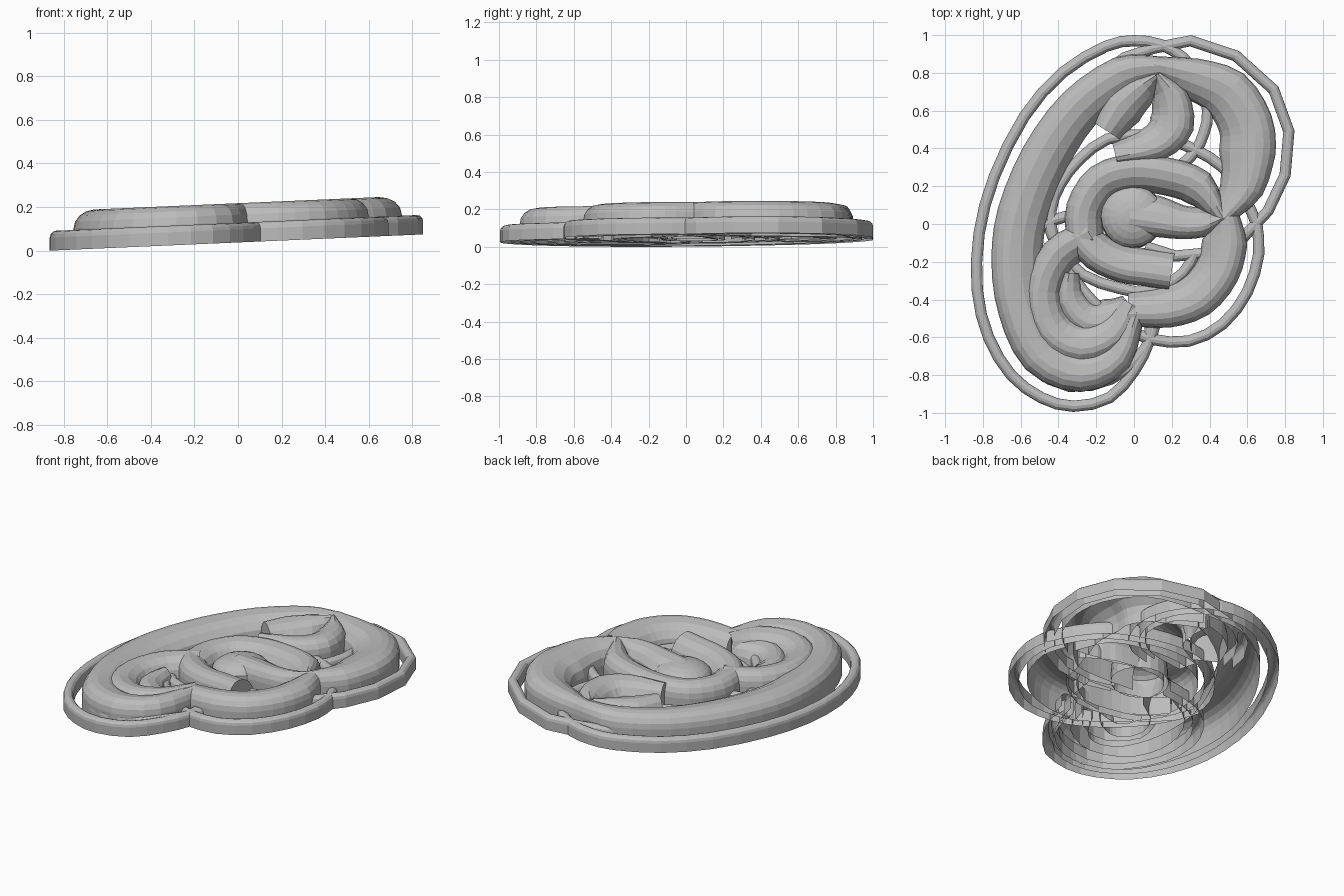
import bpy, bmesh, math
from mathutils import Vector

if "Cube" in bpy.data.objects:
    bpy.data.objects.remove(bpy.data.objects["Cube"])

grey = bpy.data.materials.new("plain grey")
grey.use_nodes = True
grey.diffuse_color = (0.5, 0.5, 0.5, 1)
grey.node_tree.nodes["Principled BSDF"].inputs["Base Color"].default_value = (0.5, 0.5, 0.5, 1)


def finish(bm, name):
    # the whole ornament lies on a gently rising plane
    for v in bm.verts:
        v.co.z = max(0, v.co.z + 0.0435 * (v.co.x + 0.86))
    mesh = bpy.data.meshes.new(name)
    bm.to_mesh(mesh)
    bm.free()
    mesh.materials.append(grey)
    obj = bpy.data.objects.new(name, mesh)
    bpy.context.collection.objects.link(obj)


def smooth_path(points, steps):
    pts = [Vector(p) for p in points]
    pts = [2 * pts[0] - pts[1]] + pts + [2 * pts[-1] - pts[-2]]
    out = []
    for a, b, c, d in zip(pts, pts[1:], pts[2:], pts[3:]):
        for i in range(steps):
            t = i / steps
            out.append(0.5 * (2 * b + (c - a) * t + (2 * a - 5 * b + 4 * c - d) * t * t
                              + (3 * b - a - 3 * c + d) * t ** 3))
    return out + [pts[-2]]


def arch(w, height, wall, inner_wall, lean, arcs):
    """Open-bottomed arch; the crest leans to one side, the other side slopes lower."""
    right_wall, left_wall = (wall, inner_wall) if lean < 0 else (inner_wall, wall)
    section = [(-w, 0)]
    for j in range(arcs + 1):
        a = math.pi * j / arcs
        s = -math.cos(a)
        base = right_wall if s < 0 else left_wall
        reach = w * (1 + lean) if s < 0 else w * (1 - lean)
        section.append((lean * w + s * reach, base + (height - base) * math.sin(a)))
    return section + [(w, 0)]


def strand(name, points, widths, height, wall, inner_wall, lean=0, steps=3, arcs=8, cap=""):
    path = smooth_path(points, steps)
    bm = bmesh.new()
    rows = []
    for i, p in enumerate(path):
        along = (path[min(i + 1, len(path) - 1)] - path[max(i - 1, 0)]).normalized()
        side = Vector((-along.y, along.x))
        t = i / (len(path) - 1) * (len(widths) - 1)
        k = min(int(t), len(widths) - 2)
        w = widths[k] + (widths[k + 1] - widths[k]) * (t - k)
        section = arch(w, height, wall, inner_wall, lean, arcs)
        rows.append([bm.verts.new((*(p + side * s), z)) for s, z in section])
    for r, q in zip(rows, rows[1:]):
        for j in range(len(r) - 1):
            bm.faces.new((r[j], q[j], q[j + 1], r[j + 1]))
    if cap == "start":
        bm.faces.new(rows[0])
    if cap == "end":
        bm.faces.new(rows[-1])
    bmesh.ops.recalc_face_normals(bm, faces=bm.faces)
    finish(bm, name)


RIGHT, LEFT = -0.28, 0.28


def thick(name, points, widths, lean, cap="", height=0.18):
    strand(name, points, widths, height, height - 0.085, height - 0.12, lean, cap=cap)


def thin(name, points, steps=2):
    strand(name, points, (0.03, 0.03), 0.09, 0.06, 0.06, steps=steps, arcs=6)


# thick rounded strands
thick("left_crescent", [(0.13, 0.82), (-0.06, 0.78), (-0.29, 0.61), (-0.47, 0.35), (-0.59, 0.05),
                        (-0.62, -0.2), (-0.59, -0.45), (-0.48, -0.68), (-0.28, -0.77),
                        (-0.1, -0.69), (0.0, -0.46)],
      (0.07, 0.11, 0.12, 0.13, 0.135, 0.135, 0.13, 0.13, 0.12, 0.1, 0.06), RIGHT)
thick("upper_right_loop", [(0.1, 0.83), (0.31, 0.77), (0.49, 0.69), (0.59, 0.53), (0.6, 0.38),
                           (0.57, 0.2), (0.46, 0.04)], (0.06, 0.11, 0.14, 0.145, 0.15, 0.12, 0.06), LEFT)
thick("lower_right_loop", [(-0.03, -0.45), (0.17, -0.44), (0.33, -0.38), (0.44, -0.25),
                           (0.48, -0.1), (0.48, 0.04)], (0.09, 0.11, 0.12, 0.12, 0.12, 0.08), RIGHT)
thick("middle_loop", [(-0.26, -0.08), (-0.26, 0.08), (-0.17, 0.22), (-0.01, 0.27), (0.18, 0.25),
                      (0.34, 0.19), (0.46, 0.03)], (0.1, 0.1, 0.1, 0.1, 0.1, 0.1, 0.04), LEFT)
thick("lower_left_curl", [(-0.23, -0.06), (-0.4, -0.17), (-0.48, -0.36), (-0.43, -0.55),
                          (-0.28, -0.63), (-0.12, -0.57), (-0.02, -0.42)],
      (0.09, 0.1, 0.1, 0.11, 0.11, 0.1, 0.05), RIGHT)
thick("lower_left_fill", [(-0.33, -0.26), (-0.33, -0.4), (-0.24, -0.5), (-0.12, -0.48), (-0.03, -0.42)],
      (0.05, 0.09, 0.1, 0.09, 0.05), RIGHT, height=0.14)
thick("upper_horn", [(-0.14, 0.49), (-0.06, 0.61), (0.03, 0.7), (0.12, 0.78)],
      (0.08, 0.11, 0.09, 0.03), LEFT, cap="start")
thick("upper_hook", [(0.12, 0.79), (0.19, 0.67), (0.2, 0.53), (0.11, 0.43), (-0.1, 0.37)],
      (0.03, 0.1, 0.12, 0.1, 0.06), LEFT, cap="end")
thick("lower_tail", [(-0.3, -0.04), (-0.19, -0.15), (-0.06, -0.21), (0.07, -0.23), (0.2, -0.25)],
      (0.09, 0.1, 0.1, 0.1, 0.1), RIGHT, cap="end")
thick("centre_tongue", [(-0.02, 0.06), (0.12, 0.04), (0.25, 0.01), (0.36, 0.01), (0.48, 0.04)],
      (0.11, 0.11, 0.09, 0.08, 0.02), RIGHT)

# round centre boss
bm = bmesh.new()
bmesh.ops.create_uvsphere(bm, u_segments=20, v_segments=12, radius=0.17)
bmesh.ops.bisect_plane(bm, geom=bm.verts[:] + bm.edges[:] + bm.faces[:], plane_co=(0, 0, 0),
                       plane_no=(0, 0, 1), clear_inner=True)
for v in bm.verts:
    v.co = Vector((v.co.x - 0.01, v.co.y + 0.04, 0.09 + v.co.z * 0.5 if v.co.z > 0.01 else 0))
finish(bm, "centre_boss")

# thin rim around the left crescent, continuing inside around the hook
thin("left_rim", [(0.1, 0.27), (0.23, 0.3), (0.32, 0.38), (0.37, 0.48), (0.39, 0.6), (0.35, 0.76),
                  (0.26, 0.88), (0.14, 0.95), (0.0, 0.97), (-0.15, 0.94), (-0.38, 0.8), (-0.58, 0.57),
                  (-0.74, 0.25), (-0.82, -0.05), (-0.83, -0.35), (-0.77, -0.6), (-0.65, -0.8),
                  (-0.49, -0.92), (-0.32, -0.965), (-0.13, -0.92), (0.0, -0.78), (0.08, -0.62),
                  (0.08, -0.5)])
# thin rim around the upper right loop, continuing around the horn and the tongue
thin("upper_right_rim", [(-0.28, 0.52), (-0.25, 0.66), (-0.17, 0.79), (-0.05, 0.88), (0.1, 0.93),
                         (0.3, 0.97), (0.54, 0.89), (0.74, 0.71), (0.82, 0.49), (0.8, 0.26),
                         (0.71, 0.07), (0.58, -0.07), (0.42, -0.15), (0.22, -0.17), (0.06, -0.12)], 1)
# closed thin rim around the lower right and middle loops
thin("middle_rim", [(0.65, 0.0), (0.66, -0.16), (0.6, -0.36), (0.47, -0.53), (0.29, -0.62),
                    (0.09, -0.61), (-0.06, -0.54), (-0.21, -0.42), (-0.33, -0.27), (-0.42, -0.1),
                    (-0.44, 0.07), (-0.39, 0.21), (-0.29, 0.34), (-0.14, 0.45), (0.05, 0.47),
                    (0.2, 0.44), (0.33, 0.39), (0.47, 0.3), (0.58, 0.15), (0.65, 0.0)])
# thin rims around the curl and the tail
thin("curl_rim", [(-0.2, 0.06), (-0.36, 0.04), (-0.48, -0.01), (-0.6, -0.13), (-0.67, -0.3), (-0.66, -0.52), (-0.54, -0.75),
                  (-0.34, -0.86), (-0.12, -0.82), (0.02, -0.71), (0.09, -0.6), (0.13, -0.46)])
thin("tail_rim", [(-0.46, 0.02), (-0.4, -0.13), (-0.27, -0.27), (-0.08, -0.34), (0.1, -0.36),
                  (0.26, -0.26), (0.32, -0.16)])
